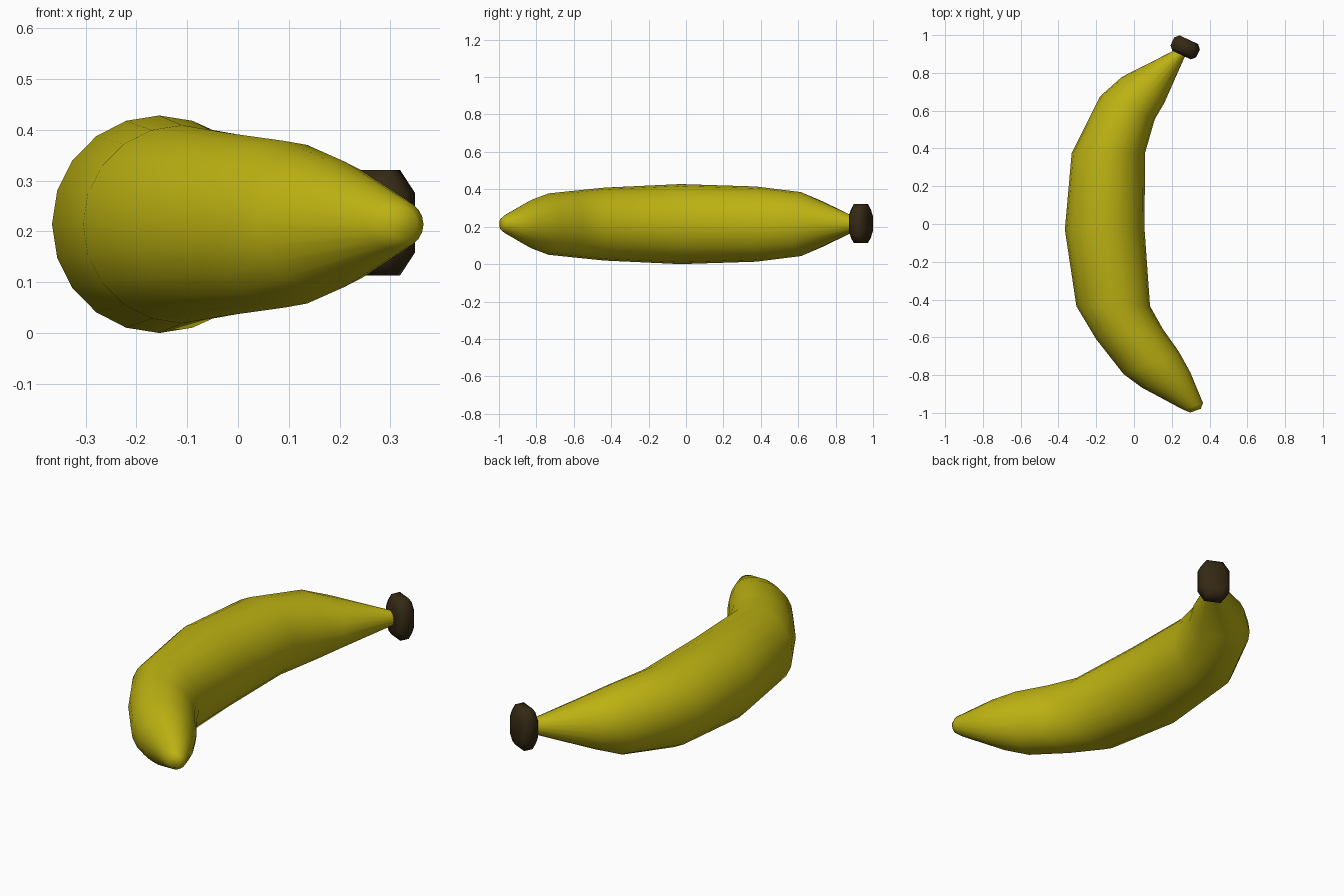
import bpy, bmesh, math
from mathutils import Vector

if "Cube" in bpy.data.objects:
    bpy.data.objects.remove(bpy.data.objects["Cube"])

ZC = 0.214  # height of the fruit's centre plane


def material(name, rgb):
    m = bpy.data.materials.new(name)
    m.diffuse_color = (*rgb, 1)
    m.use_nodes = True
    m.node_tree.nodes["Principled BSDF"].inputs["Base Color"].default_value = m.diffuse_color
    return m


def loft(name, rings, mat):
    """Skin a list of equal-length point rings and cap both ends."""
    bm = bmesh.new()
    loops = [[bm.verts.new(p) for p in ring] for ring in rings]
    n = len(loops[0])
    for a, b in zip(loops, loops[1:]):
        for i in range(n):
            j = (i + 1) % n
            bm.faces.new((a[i], a[j], b[j], b[i]))
    bm.faces.new(loops[0][::-1])
    bm.faces.new(loops[-1])
    bmesh.ops.recalc_face_normals(bm, faces=bm.faces)
    for f in bm.faces:
        f.smooth = True
    me = bpy.data.meshes.new(name)
    bm.to_mesh(me)
    bm.free()
    me.materials.append(mat)
    ob = bpy.data.objects.new(name, me)
    bpy.context.collection.objects.link(ob)
    return ob


yellow = material("banana yellow", (0.50, 0.44, 0.006))
brown = material("dark brown", (0.035, 0.022, 0.007))

# Peel: each section is outer edge x, y, inner edge x, y, half height
sections = [
    (0.298, -0.998, 0.354, -0.978, 0.030),
    (0.258, -0.982, 0.365, -0.947, 0.050),
    (0.040, -0.865, 0.298, -0.785, 0.130),
    (-0.055, -0.795, 0.237, -0.675, 0.164),
    (-0.200, -0.610, 0.152, -0.555, 0.180),
    (-0.305, -0.435, 0.085, -0.435, 0.195),
    (-0.366, -0.030, 0.056, -0.030, 0.214),
    (-0.330, 0.375, 0.058, 0.375, 0.201),
    (-0.180, 0.675, 0.110, 0.555, 0.171),
    (-0.065, 0.778, 0.160, 0.640, 0.128),
    (0.215, 0.920, 0.270, 0.888, 0.037),
    (0.240, 0.945, 0.288, 0.920, 0.034),
]
SIDES = 20
rings = []
for ox, oy, ix, iy, h in sections:
    outer, inner = Vector((ox, oy, ZC)), Vector((ix, iy, ZC))
    mid, half = (outer + inner) / 2, (outer - inner) / 2
    rings.append([mid + half * math.cos(t) + Vector((0, 0, h * math.sin(t)))
                  for t in (2 * math.pi * k / SIDES for k in range(SIDES))])
loft("banana_peel", rings, yellow)

# Stem end: chamfered block set across the narrow end
u = Vector((0.906, -0.423, 0))
n = Vector((0.423, 0.906, 0))
centre = Vector((0.271, 0.935, ZC + 0.003))
outline = [(0.075, 0.058), (0.042, 0.104), (-0.042, 0.104), (-0.075, 0.058),
           (-0.075, -0.058), (-0.042, -0.104), (0.042, -0.104), (0.075, -0.058)]
stem = [[centre + n * d + u * (a * s) + Vector((0, 0, b * s)) for a, b in outline]
        for d, s in ((-0.045, 0.72), (-0.023, 1), (0.023, 1), (0.045, 0.72))]
loft("stem_end", stem, brown)
